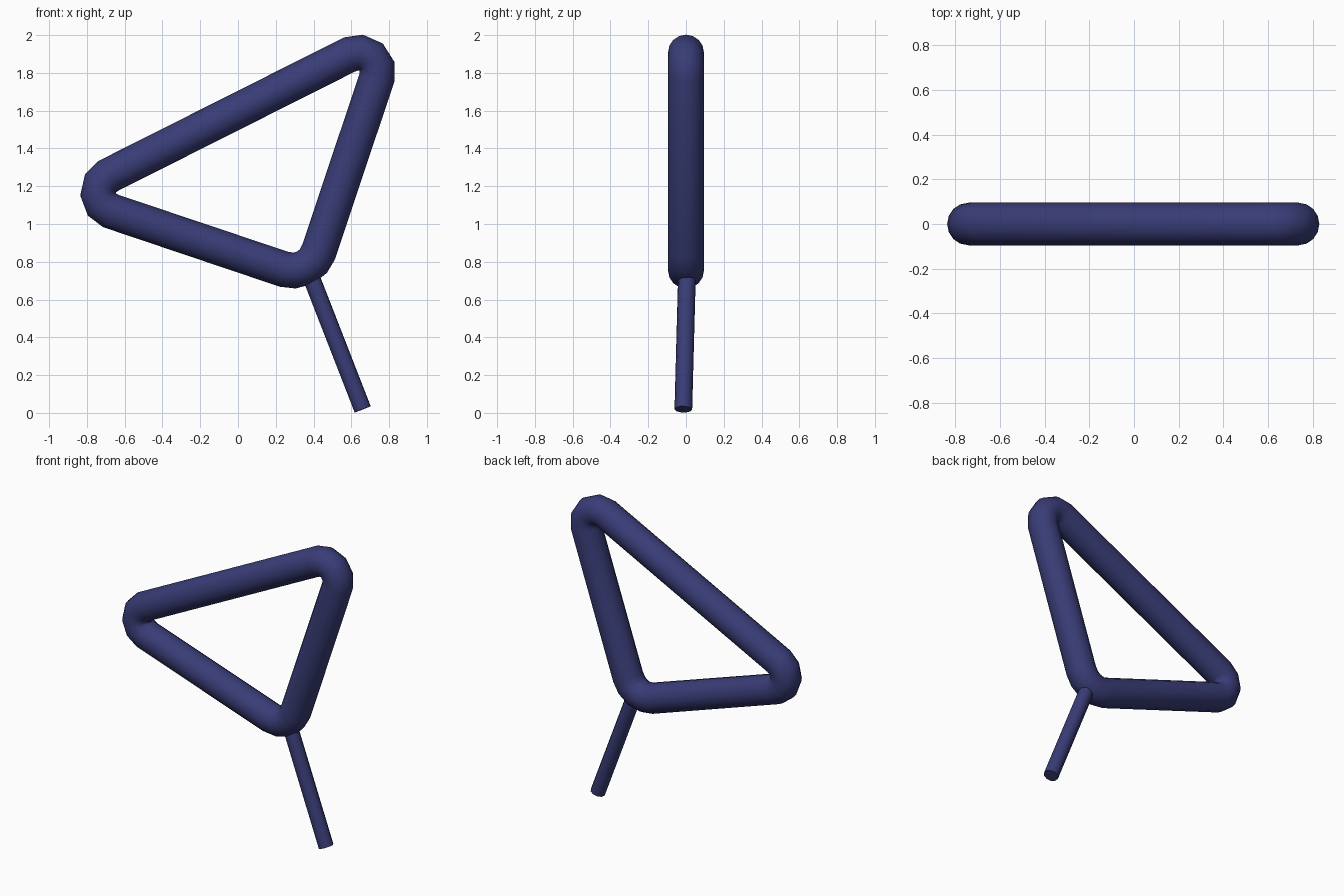
import bpy
import math
from mathutils import Vector

if "Cube" in bpy.data.objects:
    bpy.data.objects.remove(bpy.data.objects["Cube"])

navy = bpy.data.materials.new("navy")
navy.diffuse_color = (0.04, 0.045, 0.18, 1)
navy.use_nodes = True
navy.node_tree.nodes["Principled BSDF"].inputs["Base Color"].default_value = navy.diffuse_color


def rounded_corner(prev, corner, nxt, radius, segments=4):
    """Points of a circular fillet at a corner in the XZ plane."""
    a = (prev - corner).normalized()
    b = (nxt - corner).normalized()
    half = a.angle(b) / 2
    centre = corner + (a + b).normalized() * (radius / math.sin(half))
    start = corner + a * (radius / math.tan(half)) - centre
    end = corner + b * (radius / math.tan(half)) - centre
    total = start.angle(end)
    return [centre + (start * math.sin(total * (1 - i / segments))
                      + end * math.sin(total * i / segments)) / math.sin(total)
            for i in range(segments + 1)]


def tube(name, points, radius, cyclic, resolution):
    curve = bpy.data.curves.new(name, 'CURVE')
    curve.dimensions = '3D'
    curve.bevel_depth = radius
    curve.bevel_resolution = resolution
    curve.use_fill_caps = not cyclic
    spline = curve.splines.new('POLY')
    spline.points.add(len(points) - 1)
    for sp, p in zip(spline.points, points):
        sp.co = (*p, 1)
    spline.use_cyclic_u = cyclic
    obj = bpy.data.objects.new(name, curve)
    bpy.context.collection.objects.link(obj)
    # Turn the swept curve into a mesh with smooth sides and sharp caps
    bpy.ops.object.select_all(action='DESELECT')
    obj.select_set(True)
    bpy.context.view_layer.objects.active = obj
    bpy.ops.object.convert(target='MESH')
    obj = bpy.context.object
    obj.data.materials.clear()
    obj.data.materials.append(navy)
    bpy.ops.object.shade_smooth_by_angle(angle=math.radians(40))
    return obj


# Triangular ring: right-angled corner at the bottom, two 45 degree corners
corners = [Vector((-0.903, 0, 1.146)), Vector((0.814, 0, 2.010)), Vector((0.381, 0, 0.714))]
radii = [0.102, 0.103, 0.146]
path = []
for i, r in enumerate(radii):
    path += rounded_corner(corners[i - 1], corners[i], corners[(i + 1) % 3], r)
tube("triangle_ring", path, 0.095, True, 6)

# Thin straight beater stick touching the bottom corner
tube("stick", [Vector((0.66, -0.014, 0.019)), Vector((0.385, 0.005, 0.725))], 0.047, False, 3)
